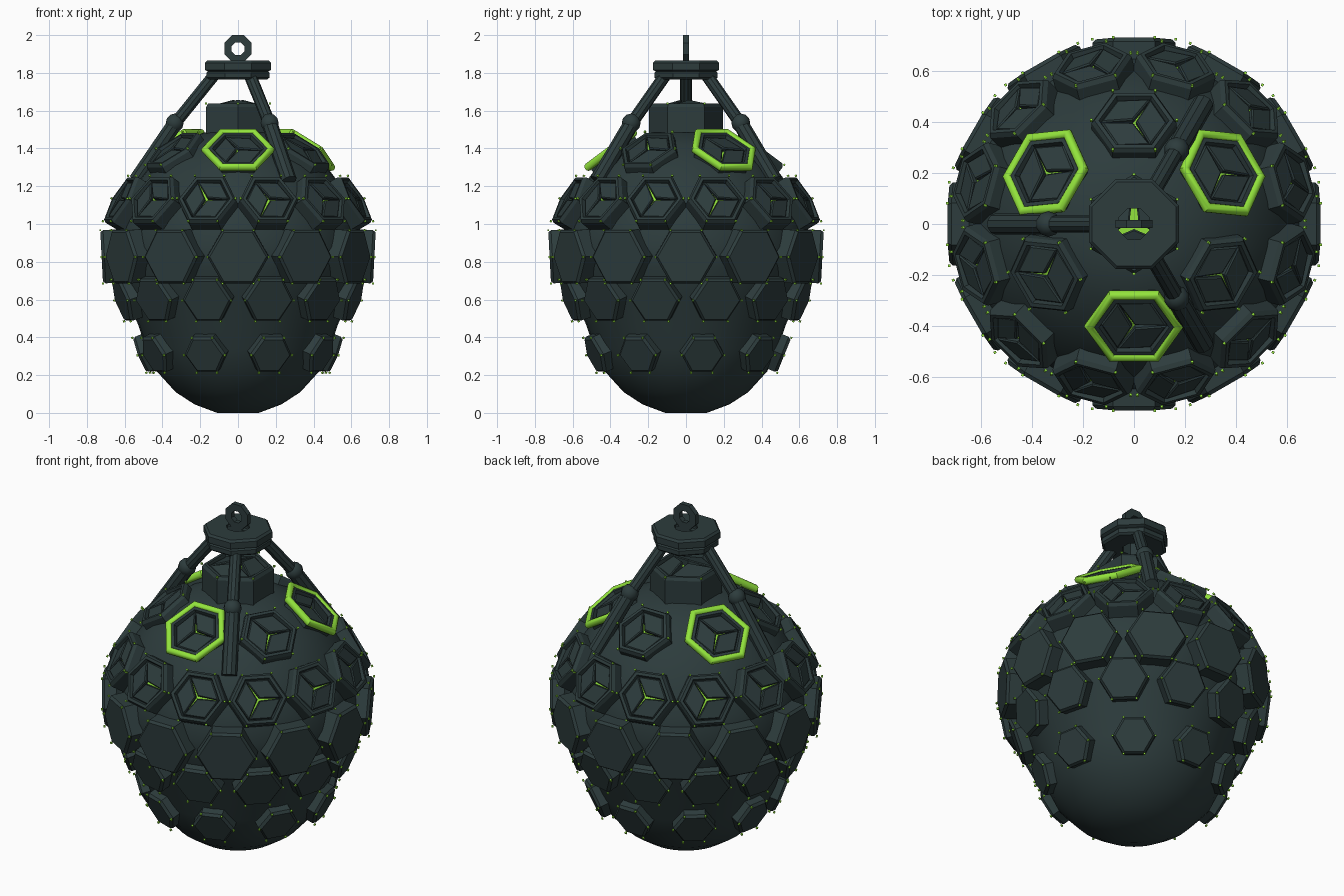
import bpy, bmesh
from math import sin, cos, pi, radians
from mathutils import Matrix, Vector

cube = bpy.data.objects.get("Cube")
if cube:
    bpy.data.objects.remove(cube)


def material(name, rgb):
    m = bpy.data.materials.new(name)
    m.use_nodes = True
    m.diffuse_color = (*rgb, 1)
    m.node_tree.nodes["Principled BSDF"].inputs["Base Color"].default_value = (*rgb, 1)
    return m


DARK = material("dark slate", (0.026, 0.045, 0.046))
GREEN = material("glowing green", (0.29, 0.77, 0.045))


def finish(bm, name, mats=(DARK, GREEN), smooth=False):
    bmesh.ops.recalc_face_normals(bm, faces=bm.faces)
    me = bpy.data.meshes.new(name)
    bm.to_mesh(me)
    bm.free()
    for m in mats:
        me.materials.append(m)
    ob = bpy.data.objects.new(name, me)
    bpy.context.collection.objects.link(ob)
    if smooth:
        bpy.ops.object.select_all(action="DESELECT")
        ob.select_set(True)
        bpy.context.view_layer.objects.active = ob
        bpy.ops.object.shade_smooth_by_angle(angle=radians(35))


def loft(bm, profile, sides, frame=Matrix(), caps=True, cap_mat=0):
    """Stack regular polygons of (radius, height) along the frame's z axis."""
    rings = []
    for r, h in profile:
        rings.append([bm.verts.new(frame @ Vector((r * cos(2 * pi * i / sides),
                      r * sin(2 * pi * i / sides), h))) for i in range(sides)])
    for a, b in zip(rings, rings[1:]):
        for i in range(sides):
            j = (i + 1) % sides
            bm.faces.new((a[i], a[j], b[j], b[i]))
    if caps:
        bm.faces.new(rings[0][::-1])
        bm.faces.new(rings[-1]).material_index = cap_mat
    else:
        # A closed section: weld the last ring to the first
        bmesh.ops.remove_doubles(bm, verts=rings[0] + rings[-1], dist=0.0001)


def surface_frame(angle, radius, z, tilt):
    """Frame on the shell: x sideways, y up the shell, z outward."""
    a, t = radians(angle), radians(tilt)
    out = Vector((sin(a), -cos(a), 0))
    n = out * cos(t) + Vector((0, 0, sin(t)))
    u = Vector((cos(a), sin(a), 0))
    m = Matrix((u, n.cross(u), n)).transposed().to_4x4()
    m.translation = out * radius + Vector((0, 0, z))
    return m


def plain_plate(bm, frame, r):
    loft(bm, [(r, -0.12), (r, -0.015), (r - 0.013, 0)], 6, frame)


def panel_plate(bm, frame, r, depth=0.12, dome=0.0, gap=0.008):
    """Rimmed hexagon holding three rhombic tiles over a green floor."""
    inner = r - 0.038
    loft(bm, [(r, -depth), (r, -0.018), (r - 0.012, 0), (r - 0.03, 0),
              (inner, -0.026)], 6, frame, cap_mat=1)

    def corner(k, rad, h):
        return Vector((rad * cos(k * pi / 3), rad * sin(k * pi / 3), h))

    for k in (0, 2, 4):
        top = [corner(k + 1, gap, dome - 0.002), corner(k, inner, -0.008),
               corner(k + 1, inner, -0.016), corner(k + 2, inner, -0.008)]
        mid = sum(top, Vector()) / 4
        base = [bm.verts.new(frame @ Vector((p.x, p.y, -0.028))) for p in top]
        edge = [bm.verts.new(frame @ (p - Vector((0, 0, 0.006)))) for p in top]
        face = [bm.verts.new(frame @ p.lerp(mid, 0.1)) for p in top]
        for lo, hi in ((base, edge), (edge, face)):
            for i in range(4):
                j = (i + 1) % 4
                bm.faces.new((lo[i], lo[j], hi[j], hi[i]))
        bm.faces.new(face)


def corner_studs(bm, frame, r):
    for k in range(6):
        p = Vector((r * cos(k * pi / 3), r * sin(k * pi / 3), 0))
        bmesh.ops.create_cube(bm, size=0.01, matrix=frame @ Matrix.Translation(p))


# Shell: revolved pod
bm = bmesh.new()
loft(bm, [(0.11, 0), (0.23, 0.045), (0.33, 0.11), (0.43, 0.22), (0.485, 0.34),
          (0.53, 0.47), (0.595, 0.62), (0.65, 0.77), (0.665, 0.88), (0.635, 1.02),
          (0.57, 1.17), (0.465, 1.31), (0.325, 1.42), (0.18, 1.485)], 36)
finish(bm, "shell", (DARK,), smooth=True)

# Rows of hexagonal plates: name, count, start angle, radius, height, tilt, size, builder
rows = [
    ("bottom_plates", 9, 20, 0.52, 0.305, -22, 0.115, plain_plate),
    ("lower_plates", 12, 15, 0.642, 0.595, -18, 0.134, plain_plate),
    ("middle_plates", 12, 0, 0.722, 0.826, -3, 0.163, plain_plate),
    ("upper_panels", 12, 15, 0.65, 1.135, 30, 0.16, panel_plate),
    ("crown_panels", 6, 0, 0.405, 1.4, 53, 0.167, panel_plate),
]
studs = bmesh.new()
for name, count, start, radius, z, tilt, size, builder in rows:
    bm = bmesh.new()
    for i in range(count):
        f = surface_frame(start + i * 360 / count, radius, z, tilt)
        builder(bm, f, size)
        corner_studs(studs, f, size)
    finish(bm, name)

# Neck: tall hexagonal panel standing on the crown
bm = bmesh.new()
neck = surface_frame(90, 0, 1.637, 90)
panel_plate(bm, neck, 0.195, depth=0.25, dome=0.025, gap=0.02)
finish(bm, "neck")
corner_studs(studs, neck, 0.195)
finish(studs, "corner_studs", (GREEN,))

# Glowing hexagonal tubes around every other crown panel
bm = bmesh.new()
for i in range(3):
    f = surface_frame(i * 120, 0.405, 1.4, 53)
    tube = [(0.174 + 0.021 * cos(k * pi / 6), -0.01 + 0.021 * sin(k * pi / 6))
            for k in range(13)]
    loft(bm, tube, 6, f, caps=False)
finish(bm, "glow_tubes", (GREEN,), smooth=True)


# Three jointed legs carrying the cap
def rod(bm, a, b, r):
    d = b - a
    f = Matrix.Translation(a) @ d.to_track_quat("Z", "Y").to_matrix().to_4x4()
    loft(bm, [(r, 0), (r, d.length)], 10, f)


bm = bmesh.new()
for i in range(3):
    a = radians(60 + i * 120)

    def at(r, z):
        return Vector((r * cos(a), r * sin(a), z))

    rod(bm, at(0.125, 1.79), at(0.335, 1.53), 0.033)
    rod(bm, at(0.335, 1.53), at(0.54, 1.23), 0.042)
    bmesh.ops.create_uvsphere(bm, u_segments=10, v_segments=6, radius=0.05,
                              matrix=Matrix.Translation(at(0.335, 1.535)))
finish(bm, "legs", (DARK,), smooth=True)

# Octagonal cap with a bevelled waist and an open centre
bm = bmesh.new()
loft(bm, [(0.065, 1.765), (0.168, 1.765), (0.18, 1.775), (0.18, 1.80), (0.172, 1.808),
          (0.19, 1.816), (0.19, 1.853), (0.178, 1.865), (0.065, 1.865), (0.065, 1.765)],
     8, Matrix.Rotation(pi / 8, 4, "Z"), caps=False)
finish(bm, "cap", (DARK,))

# Hanging ring standing upright on a crossbar over the opening
bm = bmesh.new()
section = [(0.078, -0.015), (0.078, 0.015), (0.036, 0.015), (0.036, -0.015), (0.078, -0.015)]
upright = Matrix.Translation((0, 0, 1.928)) @ Matrix.Rotation(pi / 2, 4, "X") \
    @ Matrix.Rotation(pi / 8, 4, "Z")
loft(bm, section, 8, upright, caps=False)
bmesh.ops.create_cube(bm, size=1, matrix=Matrix.Translation((0, 0, 1.845))
                      @ Matrix.Diagonal((0.14, 0.028, 0.03, 1)))
finish(bm, "hanging_ring", (DARK,))
